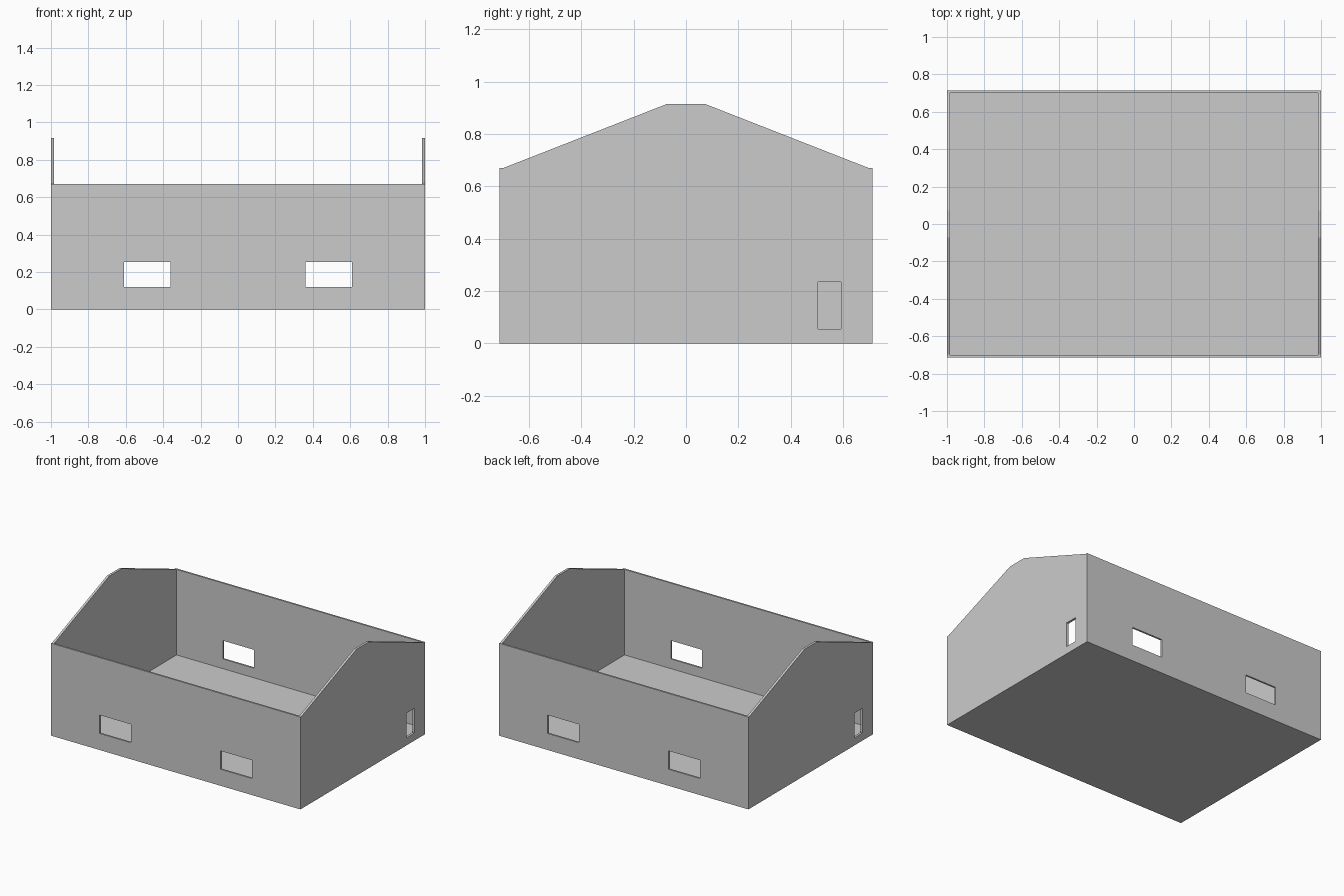
import bpy, bmesh

if "Cube" in bpy.data.objects:
    bpy.data.objects.remove(bpy.data.objects["Cube"])

X, Y = 1.0, 0.713          # outer half sizes
IX, IY = 0.983, 0.70       # inner half sizes
EAVE, RIDGE, FLOOR = 0.67, 0.915, 0.05


def mesh_object(name, bm):
    bmesh.ops.recalc_face_normals(bm, faces=bm.faces)
    me = bpy.data.meshes.new(name)
    bm.to_mesh(me)
    bm.free()
    ob = bpy.data.objects.new(name, me)
    bpy.context.collection.objects.link(ob)
    return ob


def box(name, x0, x1, y0, y1, z0, z1):
    bm = bmesh.new()
    bmesh.ops.create_cube(bm, size=1)
    for v in bm.verts:
        v.co = ((x0 + x1) / 2 + v.co.x * (x1 - x0),
                (y0 + y1) / 2 + v.co.y * (y1 - y0),
                (z0 + z1) / 2 + v.co.z * (z1 - z0))
    return mesh_object(name, bm)


def cut(target, cutter):
    cutter.hide_render = True
    mod = target.modifiers.new("cut", 'BOOLEAN')
    mod.operation = 'DIFFERENCE'
    mod.solver = 'EXACT'
    mod.object = cutter
    bpy.context.view_layer.objects.active = target
    bpy.ops.object.modifier_apply(modifier=mod.name)
    bpy.data.objects.remove(cutter)


# Gable profile extruded along the length of the building
half = [(Y, 0), (Y, EAVE), (IY - 0.001, EAVE), (0.073, RIDGE)]
profile = half + [(-y, z) for y, z in reversed(half)]
bm = bmesh.new()
face = bm.faces.new([bm.verts.new((-X, y, z)) for y, z in profile])
ext = bmesh.ops.extrude_face_region(bm, geom=[face])
bmesh.ops.translate(bm, vec=(2 * X, 0, 0),
                    verts=[g for g in ext["geom"] if isinstance(g, bmesh.types.BMVert)])
shell = mesh_object("building_shell", bm)

# Open interior, leaving the floor slab and thin walls
cut(shell, box("interior_cutter", -IX, IX, -IY, IY, FLOOR, 2))

for s in (-1, 1):
    # Long-wall windows, passing through both front and back walls
    a, b = sorted((s * 0.36, s * 0.61))
    cut(shell, box("window_cutter", a, b, -1, 1, 0.12, 0.253))
    # Tall narrow opening in each gable, diagonally opposite
    xa, xb = sorted((s * 0.9, s * 1.1))
    ya, yb = sorted((s * 0.505, s * 0.593))
    cut(shell, box("gable_opening_cutter", xa, xb, ya, yb, 0.055, 0.234))
